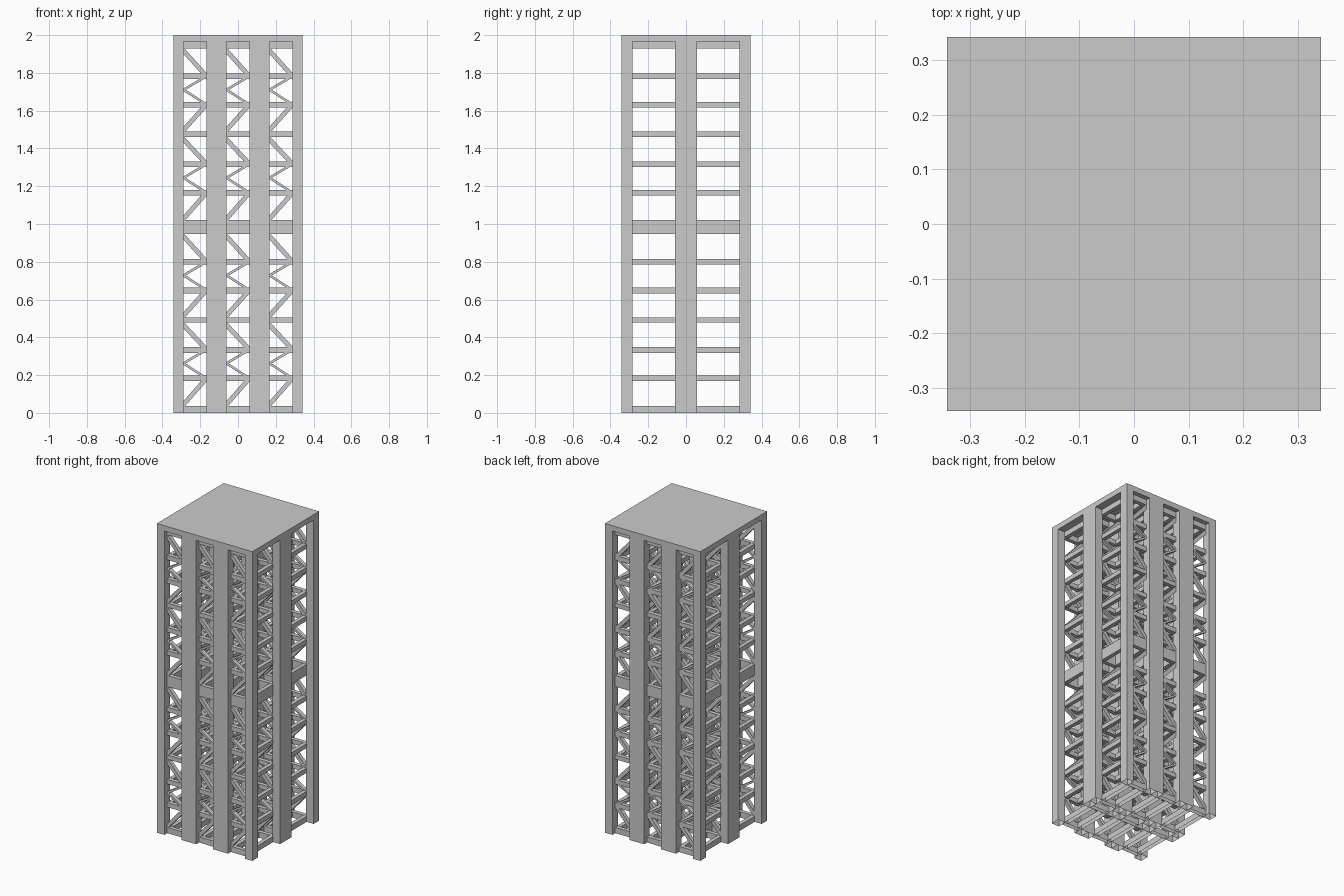
import bpy, bmesh
from mathutils import Matrix

if "Cube" in bpy.data.objects:
    bpy.data.objects.remove(bpy.data.objects["Cube"])

W = 0.683
BX, BY, BZ = W / 3, W / 2, 0.9825      # size of one frame module
PX, PY = 0.053, 0.057                  # post section
BAR = 0.026                            # bar and brace thickness
INX, INY = 0.036, 0.014                # bars sit towards the module inside
X0, Y0 = -W / 2, -W / 2                # front left corner of first module


def box(bm, x0, x1, y0, y1, z0, z1):
    m = Matrix.Translation(((x0 + x1) / 2, (y0 + y1) / 2, (z0 + z1) / 2))
    bmesh.ops.create_cube(bm, size=1, matrix=m @ Matrix.Diagonal((x1 - x0, y1 - y0, z1 - z0, 1)))


def brace(bm, a, b, y, t):
    """Sloping bar in the xz plane with upright ends, t = vertical depth."""
    (xa, za), (xb, zb) = sorted((a, b))
    prof = [(xa, za - t / 2), (xb, zb - t / 2), (xb, zb + t / 2), (xa, za + t / 2)]
    face = bm.faces.new([bm.verts.new((x, y - BAR / 2, z)) for x, z in prof])
    ext = bmesh.ops.extrude_face_region(bm, geom=[face])
    vs = [g for g in ext["geom"] if isinstance(g, bmesh.types.BMVert)]
    bmesh.ops.translate(bm, verts=vs, vec=(0, BAR, 0))


def finish(bm, name, arrays=(3, 2, 2)):
    bmesh.ops.recalc_face_normals(bm, faces=bm.faces)
    # undersides resting on the ground are open
    low = [f for f in bm.faces if all(v.co.z < 0.001 for v in f.verts)]
    bmesh.ops.delete(bm, geom=low, context='FACES')
    me = bpy.data.meshes.new(name)
    bm.to_mesh(me)
    bm.free()
    ob = bpy.data.objects.new(name, me)
    bpy.context.collection.objects.link(ob)
    for count, off in zip(arrays, ((BX, 0, 0), (0, BY, 0), (0, 0, BZ))):
        if count > 1:
            mod = ob.modifiers.new("repeat", 'ARRAY')
            mod.count = count
            mod.use_relative_offset = False
            mod.use_constant_offset = True
            mod.constant_offset_displace = off


xs = (X0 + PX / 2, X0 + BX - PX / 2)   # post centre lines
ys = (Y0 + PY / 2, Y0 + BY - PY / 2)
bx = (xs[0] + INX, xs[1] - INX)        # bar centre lines
by = (ys[0] + INY, ys[1] - INY)
xl, xr = X0 + PX, X0 + BX - PX         # bay opening
yl, yr = Y0 + PY, Y0 + BY - PY


def bars(bm, z0, z1):
    """Ring of four bars between the posts of a module."""
    for y in by:
        box(bm, xl, xr, y - BAR / 2, y + BAR / 2, z0, z1)
    for x in bx:
        box(bm, x - BAR / 2, x + BAR / 2, yl, yr, z0, z1)


# Full-height hollow posts at each module corner
bm = bmesh.new()
for x in xs:
    for y in ys:
        box(bm, x - PX / 2, x + PX / 2, y - PY / 2, y + PY / 2, 0, 2 * BZ)
finish(bm, "posts", (3, 2, 1))

# Intermediate bars, repeated in both storeys
bm = bmesh.new()
for z0, z1 in ((0.168, 0.198), (0.318, 0.348), (0.478, 0.506), (0.633, 0.663), (0.785, 0.815)):
    bars(bm, z0, z1)
finish(bm, "horizontal_bars")

# Deep bars at bottom, middle and top
bm = bmesh.new()
for z0, z1 in ((0, 0.037), (0.948, 1.02), (1.93, 2 * BZ)):
    bars(bm, z0, z1)
finish(bm, "storey_bars", (3, 2, 1))

# Zigzag braces on the front and back of each module
bm = bmesh.new()
for zig in ((0.045, 0.183, 0.262, 0.335, 0.465), (0.515, 0.65, 0.728, 0.80, 0.935)):
    pts = [(xr if i % 2 else xl, z) for i, z in enumerate(zig)]
    for i in range(4):
        for y in by:
            brace(bm, pts[i], pts[i + 1], y, 0.036 if i in (0, 3) else 0.015)
finish(bm, "zigzag_braces")

# Flat roof slab
bm = bmesh.new()
box(bm, -W / 2, W / 2, -W / 2, W / 2, 2 * BZ, 2.0)
finish(bm, "roof_slab", (1, 1, 1))
